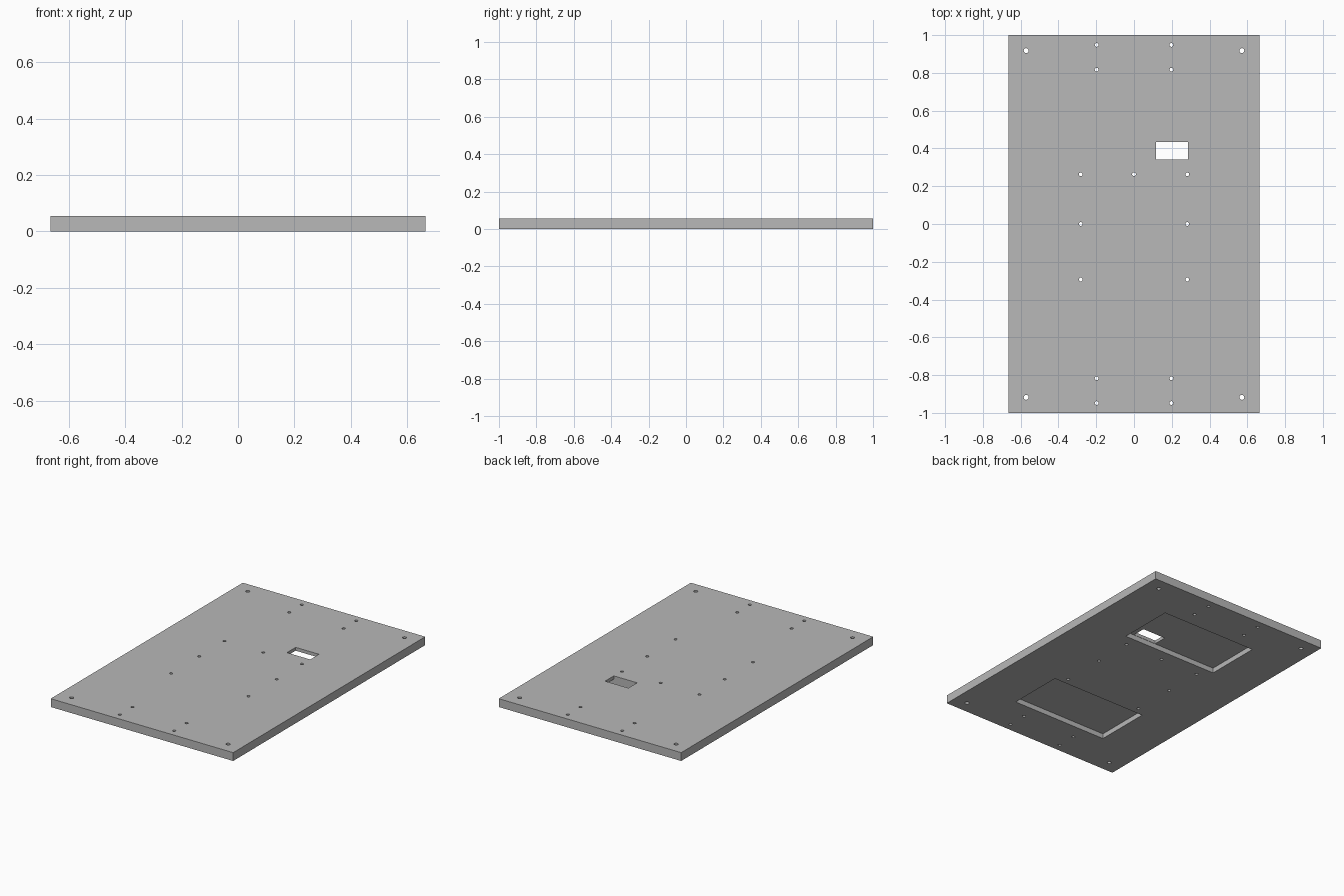
import bpy
import bmesh
from mathutils import Matrix, Vector

cube = bpy.data.objects.get("Cube")
if cube:
    bpy.data.objects.remove(cube, do_unlink=True)

WIDTH, LENGTH, THICK = 1.33, 2.0, 0.055
POCKET_DEPTH = 0.033

grey = bpy.data.materials.new("plain grey")
grey.use_nodes = True
grey.diffuse_color = (0.48, 0.48, 0.48, 1)
grey.node_tree.nodes["Principled BSDF"].inputs["Base Color"].default_value = (0.48, 0.48, 0.48, 1)


def add_box(bm, x0, x1, y0, y1, z0, z1):
    size = Vector((x1 - x0, y1 - y0, z1 - z0))
    centre = Vector((x0 + x1, y0 + y1, z0 + z1)) / 2
    bmesh.ops.create_cube(bm, size=1, matrix=Matrix.Translation(centre) @ Matrix.Diagonal(size.to_4d()))


def add_drill(bm, x, y, radius):
    bmesh.ops.create_cone(bm, cap_ends=True, segments=16, radius1=radius, radius2=radius,
                          depth=THICK * 3, matrix=Matrix.Translation((x, y, THICK / 2)))


def make_object(name, bm):
    mesh = bpy.data.meshes.new(name)
    bm.to_mesh(mesh)
    bm.free()
    mesh.materials.append(grey)
    obj = bpy.data.objects.new(name, mesh)
    bpy.context.scene.collection.objects.link(obj)
    return obj


# Flat panel
bm = bmesh.new()
add_box(bm, -WIDTH / 2, WIDTH / 2, -LENGTH / 2, LENGTH / 2, 0, THICK)
panel = make_object("panel", bm)

# Two shallow pockets in the underside
bm = bmesh.new()
add_box(bm, -0.35, 0.35, 0.34, 0.715, -0.05, POCKET_DEPTH)
add_box(bm, -0.35, 0.35, -0.715, -0.34, -0.05, POCKET_DEPTH)
pockets = make_object("pocket_cutter", bm)

# Cable window through the rear pocket
bm = bmesh.new()
add_box(bm, 0.117, 0.287, 0.342, 0.433, -0.1, 0.15)
window = make_object("window_cutter", bm)

# Screw holes: corners, end pairs and the middle group
bm = bmesh.new()
for sx in (-1, 1):
    for sy in (-1, 1):
        add_drill(bm, sx * 0.571, sy * 0.918, 0.013)
        for y in (0.817, 0.948):
            add_drill(bm, sx * 0.198, sy * y, 0.01)
    for y in (0.263, 0, -0.294):
        add_drill(bm, sx * 0.282, y, 0.01)
add_drill(bm, 0, 0.263, 0.01)
drills = make_object("drill_cutter", bm)

# Cut everything and keep only the finished panel
cutters = (pockets, window, drills)
for cutter in cutters:
    cutter.hide_render = True
    mod = panel.modifiers.new(cutter.name, 'BOOLEAN')
    mod.operation = 'DIFFERENCE'
    mod.solver = 'EXACT'
    mod.object = cutter

bpy.context.view_layer.update()
graph = bpy.context.evaluated_depsgraph_get()
finished = bpy.data.meshes.new_from_object(panel.evaluated_get(graph))
panel.modifiers.clear()
panel.data = finished
finished.materials.clear()
finished.materials.append(grey)
for face in finished.polygons:
    face.material_index = 0
for cutter in cutters:
    bpy.data.objects.remove(cutter, do_unlink=True)
